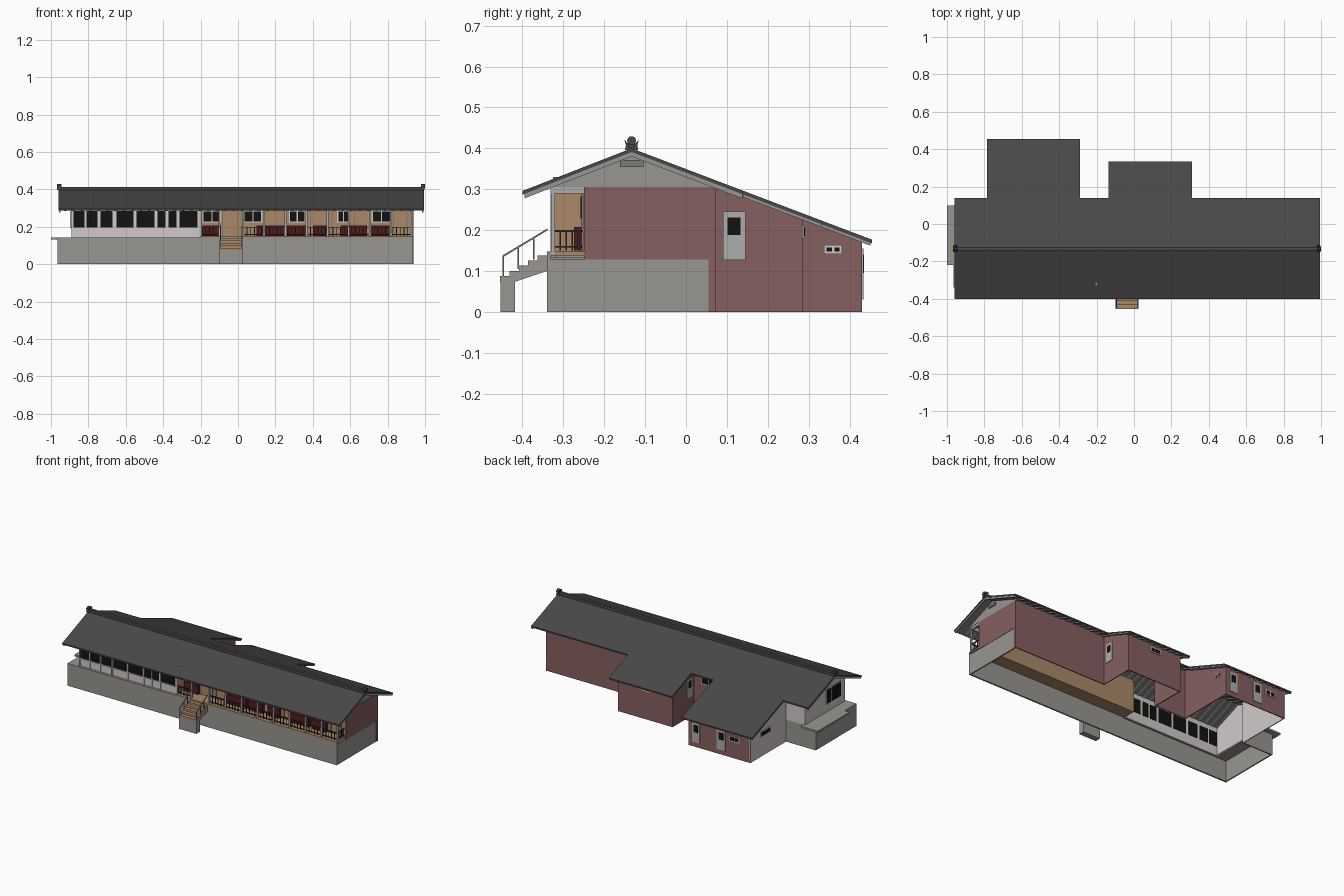
import bpy, bmesh, math

if "Cube" in bpy.data.objects:
    bpy.data.objects.remove(bpy.data.objects["Cube"])

def material(name, r, g, b):
    m = bpy.data.materials.new(name)
    m.diffuse_color = (r, g, b, 1)
    m.use_nodes = True
    m.node_tree.nodes["Principled BSDF"].inputs["Base Color"].default_value = m.diffuse_color
    return m

ROOF = material("roof dark grey", .065, .065, .065)
STONE = material("concrete grey", .31, .305, .285)
RED = material("red brown wall", .235, .115, .115)
WHITE = material("pale plaster", .64, .59, .59)
WOOD = material("tan wood", .40, .25, .14)
GLASS = material("black glass", .006, .006, .006)
PANEL = material("dark red panel", .085, .012, .014)
RAIL = material("dark rail", .03, .025, .022)
SOFFIT = material("soffit grey", .20, .20, .195)
TRIM = material("light grey trim", .42, .42, .41)

def finish(name, bm, *mats):
    bmesh.ops.recalc_face_normals(bm, faces=bm.faces)
    me = bpy.data.meshes.new(name)
    bm.to_mesh(me)
    bm.free()
    for m in mats:
        me.materials.append(m)
    ob = bpy.data.objects.new(name, me)
    bpy.context.collection.objects.link(ob)
    return ob

def add_prism(bm, pts, x0, x1):
    a = [bm.verts.new((x0, y, z)) for y, z in pts]
    b = [bm.verts.new((x1, y, z)) for y, z in pts]
    bm.faces.new(a)
    bm.faces.new(b[::-1])
    for i in range(len(pts)):
        j = (i + 1) % len(pts)
        bm.faces.new((a[i], a[j], b[j], b[i]))

def prisms(name, items, *mats):
    bm = bmesh.new()
    for pts, x0, x1 in items:
        add_prism(bm, pts, x0, x1)
    return finish(name, bm, *mats)

def boxes(name, mat, *bs):
    return prisms(name, [([(y0, z0), (y1, z0), (y1, z1), (y0, z1)], x0, x1)
                         for x0, x1, y0, y1, z0, z1 in bs], mat)

RIDGE = -.133
def rz(y, off=0):
    """Height of the roof surface at y."""
    return .40 - (.39 if y < RIDGE else .38) * abs(y - RIDGE) - off

def band(ys, top, bottom):
    return [(y, rz(y, top)) for y in ys] + [(y, rz(y, bottom)) for y in reversed(ys)]

# x ranges: roof start, roof end, eave y, wall start, wall end, wall y
EXTS = {"west": (-.785, -.29, .455, -.755, -.32, .43), "middle": (-.135, .31, .335, -.105, .28, .285)}

# Roof slabs, dark above and grey below
items = [(band([-.4, RIDGE, .14], 0, .009), -.96, .995)]
items += [(band([.14, e[2]], 0, .009), e[0], e[1]) for e in EXTS.values()]
roof = prisms("roof", items, ROOF, SOFFIT)
for p in roof.data.polygons:
    p.material_index = 1 if p.normal.z < -.5 else 0

# Rafters, barge boards
raf = [(band([-.39, RIDGE, .13], .008, .015), -.93 + i * .045, -.918 + i * .045) for i in range(42)]
for e in EXTS.values():
    n = int((e[1] - e[0]) / .045)
    raf += [(band([.13, e[2] - .01], .008, .015), e[0] + .02 + i * .045, e[0] + .032 + i * .045) for i in range(n)]
prisms("rafters", raf, TRIM)
barge = [(band([-.395, RIDGE, .138], .008, .02), x, x + .008) for x in (-.957, .984)]
for e in EXTS.values():
    barge += [(band([.14, e[2] - .004], .008, .016), x, x + .006) for x in (e[0] + .003, e[1] - .009)]
prisms("barge_boards", barge, STONE)

# Ridge cap and end ornaments
boxes("ridge_cap", ROOF, (-.955, .99, RIDGE - .01, RIDGE + .01, .393, .414))
orn = []
for x in (-.967, .978):
    disc = [(RIDGE + .011 * math.cos(t * math.pi / 5), .419 + .011 * math.sin(t * math.pi / 5)) for t in range(10)]
    orn.append((disc, x, x + .022))
    for s in (-1, 1):
        orn.append(([(RIDGE + s * a, z) for a, z in ((.002, .396), (.016, .396), (.014, .408), (.018, .422), (.008, .41))],
                    x, x + .02))
prisms("ridge_ornaments", orn, ROOF)

# Hollow base and ledges
boxes("base", STONE, (-.965, .935, -.34, -.33, 0, .142), (.927, .935, -.34, .07, 0, .13),
      (-.965, -.957, -.34, .07, 0, .14), (-.965, -.755, .062, .07, 0, .14),
      (-.965, -.885, -.34, .07, .132, .142), (-.965, -.2, -.34, -.318, .132, .142),
      (-1, -.88, -.22, .1, .132, .143))
boxes("veranda_floor", WOOD, (-.2, .935, -.34, -.245, .138, .148))

# Main walls
prisms("left_gable", [([(-.325, .14), (.07, .14), (.07, rz(.07, .008)), (RIDGE, .392), (-.325, rz(-.325, .008))],
                       -.89, -.882)], WHITE)
prisms("right_gable", [([(-.335, .305), (.085, .305), (.085, rz(.085, .008)), (RIDGE, .392), (-.335, rz(-.335, .008))],
                        .927, .935)], STONE)
boxes("red_walls", RED, (.927, .937, -.25, .07, .128, .305), (.28, .935, .064, .07, 0, .314),
      (-.32, -.105, .064, .07, 0, .314), (.931, .937, .055, .072, 0, .305))
boxes("left_back_wall", WHITE, (-.89, -.755, .064, .07, .14, .314))
boxes("front_room_wall", WHITE, (-.89, -.2, -.325, -.318, .14, .315))
boxes("veranda_walls", WOOD, (-.2, .93, -.252, -.245, .14, .345), (-.206, -.198, -.325, -.245, .14, .33))
boxes("gable_vents", SOFFIT, (.935, .942, -.162, -.104, .354, .371), (-.897, -.89, -.162, -.104, .354, .371))

# Rear extension walls following the roof slope
for name, (a, b, eave, x0, x1, yb) in EXTS.items():
    side = [(.064, 0), (yb, 0), (yb, rz(yb, .008)), (.064, rz(.064, .008))]
    prisms(name + "_right_wall", [(side, x1 - .006, x1)], RED)
    prisms(name + "_left_wall", [(side, x0, x0 + .006)], WHITE if name == "west" else RED)
    boxes(name + "_back_wall", RED, (x0, x1, yb - .006, yb, 0, rz(yb, .008)))

def plate(axis, pos, s, a0, a1, z0, z1, t):
    p, q = sorted((pos - s * .001, pos + s * t))
    return (p, q, a0, a1, z0, z1) if axis == "x" else (a0, a1, p, q, z0, z1)

def window(name, axis, pos, s, a0, a1, z0, z1, panes=2, rim=.006, frame=WHITE):
    """Pale frame plate with dark panes on a wall facing s along the axis."""
    boxes(name + "_frame", frame, plate(axis, pos, s, a0, a1, z0, z1, .004))
    w = (a1 - a0 - rim) / panes
    boxes(name + "_glass", GLASS, *[plate(axis, pos, s, a0 + rim + i * w, a0 + (i + 1) * w, z0 + rim, z1 - rim, .006)
                                    for i in range(panes)])

def door(name, axis, pos, s, a0, a1, z0, z1):
    boxes(name, TRIM, plate(axis, pos, s, a0, a1, z0, z1, .004))
    h, w = z1 - z0, a1 - a0
    boxes(name + "_glass", GLASS, plate(axis, pos, s, a0 + w * .22, a1 - w * .22, z0 + h * .52, z1 - h * .12, .006))

# Rear and side openings
door("side_door", "x", .28, 1, .09, .145, .127, .245)
door("gap_door", "x", -.105, -1, .09, .145, .127, .245)
window("west_right_window", "x", -.32, 1, .338, .382, .142, .164)
window("west_left_window", "x", -.755, -1, .23, .33, .125, .16)
door("rear_door_a", "y", .43, 1, -.40, -.345, .03, .155)
door("rear_door_b", "y", .43, 1, -.58, -.52, .03, .155)
window("rear_window_west", "y", .43, 1, -.68, -.61, .105, .14)
window("rear_window_middle", "y", .285, 1, .045, .12, .18, .212)
window("gap_window", "y", .07, 1, -.26, -.16, .21, .27)
window("left_room_windows", "x", -.89, -1, -.29, -.14, .19, .29, 3)

# Long row of front windows, seen from both sides of the wall
cols = [(-.88, -.82), (-.81, -.75), (-.735, -.67), (-.65, -.56), (-.543, -.447),
        (-.43, -.387), (-.372, -.329), (-.313, -.217)]
boxes("front_windows", GLASS, *[(a, b, -.328, -.315, .195, .284) for a, b in cols])
boxes("front_mullions", WHITE, *[(a - .009, a - .003, -.331, -.325, .142, .3) for a, b in cols])
boxes("front_sill", WHITE, (-.89, -.2, -.331, -.325, .186, .192))

# Veranda wall openings
for i, (a, b) in enumerate([(-.19, -.09), (.03, .13), (.272, .362), (.53, .6), (.715, .82)]):
    window("veranda_window_%d" % i, "y", -.252, -1, a, b, .222, .288, 2)
boxes("veranda_panels", PANEL, *[(a, b, -.274, -.252, .15, .208) for a, b in
      [(-.19, -.09), (.1, .25), (.262, .362), (.4, .48), (.55, .69), (.71, .81)]])
boxes("wall_battens", SOFFIT, *[(x, x + .005, -.256, -.25, .148, .3) for x in
      (-.085, -.005, .02, .14, .255, .385, .5, .62, .7, .83, .9)])

# Veranda posts and beam
posts = [-.2, -.1, .026] + [.14 + i * .113 for i in range(8)]
boxes("veranda_posts", TRIM, *[(x - .005, x + .005, -.33, -.32, .14, .315) for x in posts])
boxes("front_beam", TRIM, (-.2, .935, -.331, -.319, .29, .312), (.923, .933, -.33, -.25, .29, .312))

# Veranda railing
rails = []
for a, b in ((-.195, -.1), (.026, .93)):
    rails += [(a, b, -.329, -.322, .195, .2), (a, b, -.328, -.323, .157, .161)]
    n = int((b - a) / .02)
    rails += [(a + i * .02, a + i * .02 + .004, -.327, -.324, .15, .197) for i in range(n)]
rails += [(.922, .929, -.325, -.25, .195, .2), (.923, .928, -.325, -.25, .157, .161)]
rails += [(.924, .927, y, y + .004, .15, .197) for y in (-.31, -.295, -.28, -.265)]
boxes("veranda_railing", RAIL, *rails)

# Front stairs: stepped concrete with wooden treads
N, RUN, RISE = 5, .023, .0125
steps = []
for i in range(N):
    steps += [(-.454 + i * RUN, .085 + i * RISE), (-.454 + (i + 1) * RUN, .085 + i * RISE)]
prisms("stair_body", [([(-.454, 0)] + steps + [(-.339, .1), (-.418, .074), (-.418, 0)], -.098, .024)], STONE)
treads = []
for i in range(N):
    y, z = -.454 + i * RUN, .085 + i * RISE
    treads += [(-.097, .023, y - .001, y + RUN, z, z + .003), (-.097, .023, y - .001, y + .001, z - RISE, z)]
boxes("stair_treads", WOOD, *treads)

# Stair handrails
hand = []
for x in (-.097, .019):
    hand.append(([(-.449, .133), (-.339, .199), (-.339, .204), (-.449, .138)], x, x + .005))
    for y in (-.447, -.41, -.372):
        z = .135 + (y + .449) * .6
        hand.append(([(y - .002, z - .053), (y + .002, z - .053), (y + .002, z), (y - .002, z)], x, x + .004))
prisms("stair_handrails", hand, SOFFIT)
